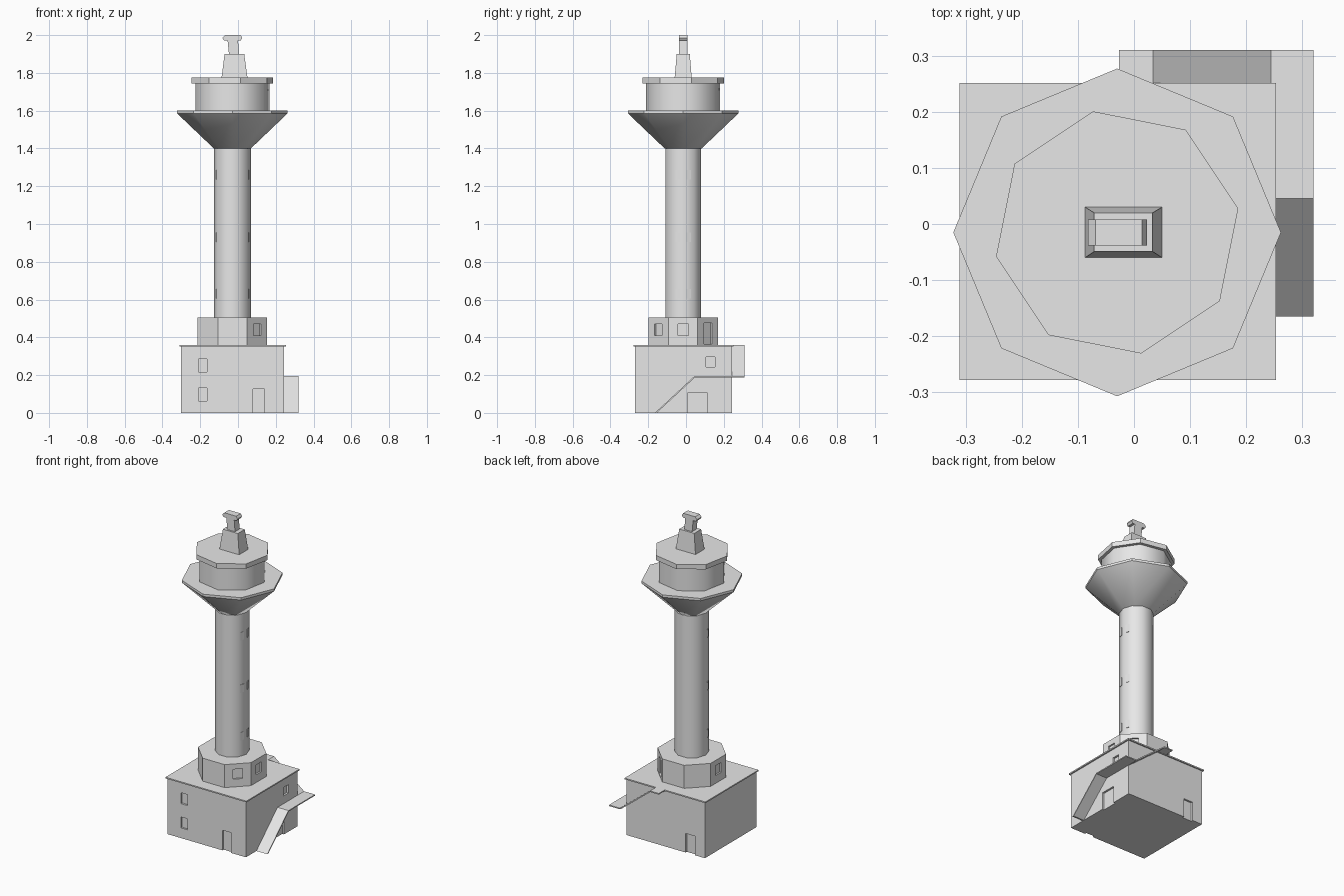
import bpy, bmesh, math
from mathutils import Matrix, Vector

if "Cube" in bpy.data.objects:
    bpy.data.objects.remove(bpy.data.objects["Cube"])

CX, CY = -0.03, -0.015          # tower axis

grey = bpy.data.materials.new("concrete_grey")
grey.diffuse_color = (0.8, 0.8, 0.8, 1)
grey.use_nodes = True
grey.node_tree.nodes["Principled BSDF"].inputs["Base Color"].default_value = grey.diffuse_color


def make(name, bm, smooth=False):
    bmesh.ops.recalc_face_normals(bm, faces=bm.faces)
    me = bpy.data.meshes.new(name)
    bm.to_mesh(me)
    bm.free()
    me.materials.append(grey)
    ob = bpy.data.objects.new(name, me)
    bpy.context.collection.objects.link(ob)
    if smooth:
        bpy.ops.object.select_all(action='DESELECT')
        ob.select_set(True)
        bpy.context.view_layer.objects.active = ob
        bpy.ops.object.shade_smooth_by_angle(angle=math.radians(50))
    return ob


def loft(name, rings, smooth=False):
    """Join rings of points into a closed solid."""
    bm = bmesh.new()
    vs = [[bm.verts.new(p) for p in r] for r in rings]
    n = len(vs[0])
    for a, b in zip(vs, vs[1:]):
        for i in range(n):
            j = (i + 1) % n
            bm.faces.new((a[i], a[j], b[j], b[i]))
    bm.faces.new(vs[0])
    bm.faces.new(vs[-1])
    return make(name, bm, smooth)


def drum(name, sides, turn, levels, smooth=False):
    """Many-sided solid on the tower axis; levels are (radius, z)."""
    def ring(r, z):
        return [(CX + r * math.cos(math.radians(turn) + math.tau * i / sides),
                 CY + r * math.sin(math.radians(turn) + math.tau * i / sides), z)
                for i in range(sides)]
    return loft(name, [ring(r, z) for r, z in levels], smooth)


def rect(x0, x1, y0, y1, z):
    return [(x0, y0, z), (x1, y0, z), (x1, y1, z), (x0, y1, z)]


def box(name, x0, x1, y0, y1, z0, z1):
    return loft(name, [rect(x0, x1, y0, y1, z0), rect(x0, x1, y0, y1, z1)])


def prism(name, pts, axis, a, b):
    """Extrude a side profile along x or y."""
    put = (lambda u, z, k: (k, u, z)) if axis == 'x' else (lambda u, z, k: (u, k, z))
    return loft(name, [[put(u, z, k) for u, z in pts] for k in (a, b)])


def turned_box(name, angle, dist, size, z):
    """Box facing outward from the tower axis."""
    bm = bmesh.new()
    m = (Matrix.Translation((CX, CY, z)) @ Matrix.Rotation(math.radians(angle), 4, 'Z')
         @ Matrix.Translation((dist, 0, 0)) @ Matrix.Diagonal((*size, 1)))
    bmesh.ops.create_cube(bm, size=1, matrix=m)
    return make(name, bm)


def carve(target, cutters):
    for c in cutters:
        mod = target.modifiers.new("recess", 'BOOLEAN')
        mod.object = c
        mod.operation = 'DIFFERENCE'
        mod.solver = 'EXACT'
        bpy.context.view_layer.objects.active = target
        bpy.ops.object.modifier_apply(modifier=mod.name)
        bpy.data.objects.remove(c)


# base building with recessed doors and windows
X0, X1, Y0, Y1 = -0.302, 0.244, -0.269, 0.243
D = 0.012
base = box("base_building", X0, X1, Y0, Y1, 0, 0.352)
carve(base, [
    box("cut", 0.08, 0.14, Y0 - 0.05, Y0 + D, -0.05, 0.127),      # front door
    box("cut", -0.21, -0.164, Y0 - 0.05, Y0 + D, 0.064, 0.133),   # front windows
    box("cut", -0.21, -0.164, Y0 - 0.05, Y0 + D, 0.217, 0.286),
    box("cut", X1 - D, X1 + 0.05, 0.01, 0.11, -0.05, 0.108),      # side door
    box("cut", X1 - D, X1 + 0.05, 0.105, 0.153, 0.244, 0.297),    # side window
    box("cut", -0.232, -0.168, Y1 - D, Y1 + 0.05, -0.05, 0.12),   # back door
])
box("base_roof", -0.311, 0.253, -0.278, 0.251, 0.352, 0.36)

# thin ramps wrapping the right and back walls
prism("side_ramp", [(-0.165, 0), (0.045, 0.195), (0.31, 0.195), (0.31, 0.188),
                    (0.048, 0.188), (-0.155, 0)], 'x', 0.244, 0.32)
prism("back_ramp", [(0.244, 0.195), (0.034, 0.36), (-0.027, 0.36), (-0.027, 0.353),
                    (0.031, 0.353), (0.241, 0.188)], 'y', 0.243, 0.31)

# eight-sided collar with windows and a roof door
collar = drum("collar", 8, 22.5, [(0.2, 0.36), (0.2, 0.505)])
carve(collar, [turned_box("cut", a, 0.185, (0.02, 0.056, 0.062), 0.44) for a in (0, -45, 180)]
      + [turned_box("cut", 45, 0.185, (0.02, 0.06, 0.11), 0.42)])

# shaft with small window plates
drum("shaft", 10, 0, [(0.098, 0.505), (0.098, 1.40)], True)
for a in (18, -18, 198):
    for z in (0.63, 0.93, 1.26):
        turned_box("shaft_window", a, 0.0935, (0.004, 0.025, 0.05), z)

# flared gallery, cabin and cabin roof
drum("gallery_funnel", 8, 0, [(0.098, 1.40), (0.292, 1.585)], True)
drum("gallery_deck", 8, 0, [(0.292, 1.585), (0.292, 1.60)])
drum("cabin", 8, 11.25, [(0.2, 1.60), (0.2, 1.745)], True)
drum("cabin_roof", 8, 11.25, [(0.22, 1.745), (0.22, 1.775)])

# mast base and T-shaped head
loft("mast_base", [rect(-0.087, 0.05, -0.06, 0.03, 1.775),
                   rect(-0.071, 0.033, -0.049, 0.02, 1.90)])
prism("mast_head", [(-0.048, 1.90), (-0.055, 1.972), (-0.075, 1.972), (-0.082, 1.985),
                    (-0.069, 2.0), (0.014, 2.0), (0.023, 1.985), (0.015, 1.972),
                    (0.0, 1.972), (0.006, 1.90)], 'y', -0.038, 0.008)
